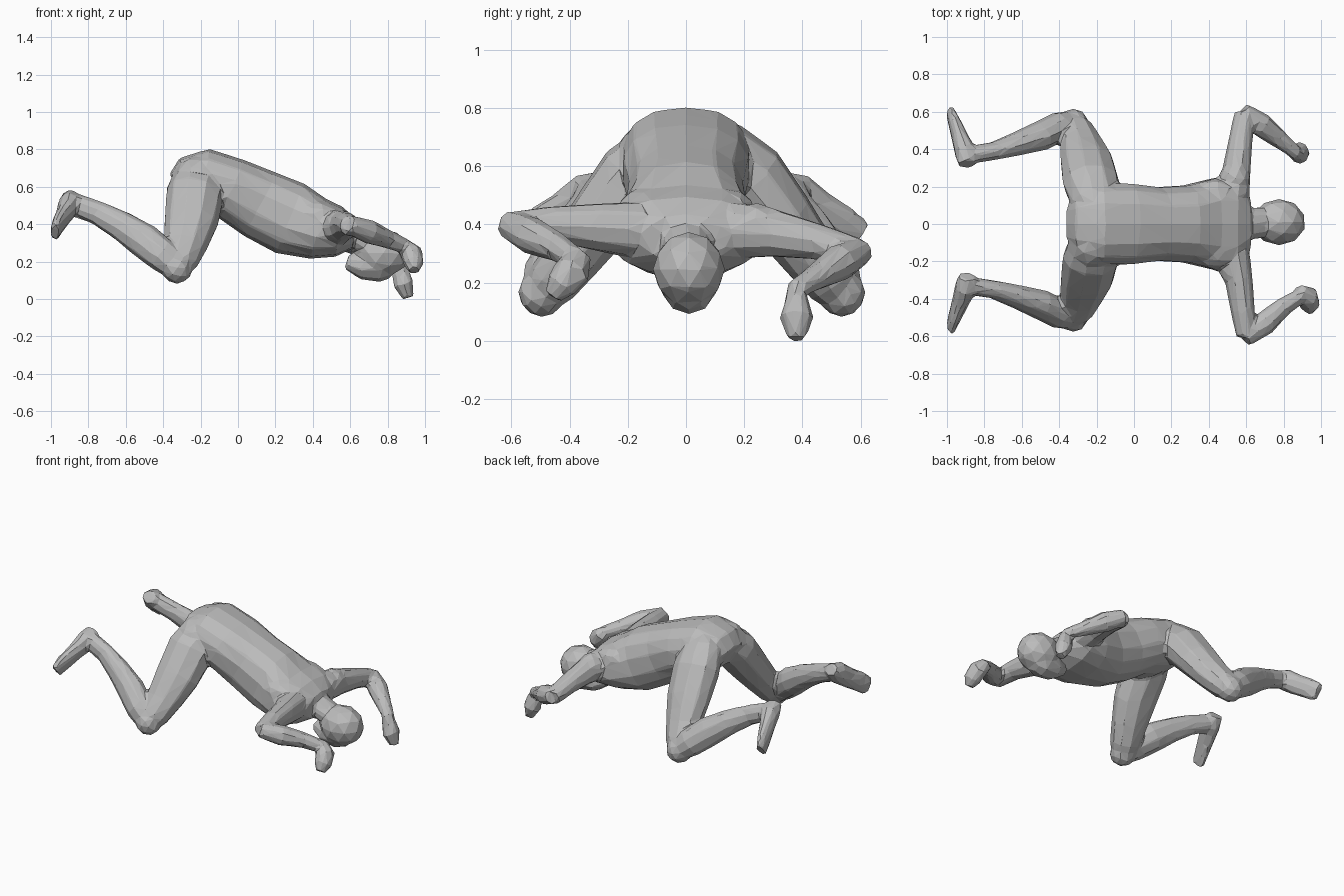
import bpy, bmesh, math
from mathutils import Vector, Matrix

cube = bpy.data.objects.get("Cube")
if cube:
    bpy.data.objects.remove(cube, do_unlink=True)

X, Y, Z = Vector((1, 0, 0)), Vector((0, 1, 0)), Vector((0, 0, 1))

skin = bpy.data.materials.new("plain_grey")
skin.use_nodes = True
grey = (0.5, 0.5, 0.5, 1)
skin.diffuse_color = grey
skin.node_tree.nodes["Principled BSDF"].inputs["Base Color"].default_value = grey

bm = bmesh.new()


def loft(rings, across, sides=10, power=1.0):
    """Closed tube; each ring is x, y, z, half width along 'across', half depth (hundredths)."""
    rings = [[n / 100 for n in ring] for ring in rings]
    centres = [Vector(ring[:3]) for ring in rings]
    loops = []
    for i, (*_, a, b) in enumerate(rings):
        t = centres[min(i + 1, len(rings) - 1)] - centres[max(i - 1, 0)]
        t.normalize()
        u = (across - t * across.dot(t)).normalized()
        v = t.cross(u)
        loop = []
        for k in range(sides):
            c, s = (f(math.tau * (k + 0.5) / sides) for f in (math.cos, math.sin))
            c, s = (math.copysign(abs(n) ** power, n) for n in (c, s))
            loop.append(bm.verts.new(centres[i] + u * a * c + v * b * s))
        loops.append(loop)
    for low, high in zip(loops, loops[1:]):
        for k in range(sides):
            j = (k + 1) % sides
            bm.faces.new((low[k], low[j], high[j], high[k]))
    bm.faces.new(loops[0][::-1])
    bm.faces.new(loops[-1])


def ball(centre, size):
    place = Matrix.Translation(centre) @ Matrix.Diagonal((*size, 1))
    bmesh.ops.create_icosphere(bm, subdivisions=2, radius=1, matrix=place)


def on_side(rings, side, shift=0):
    """Left rings as they are, or mirrored to the right with a sideways shift."""
    return [(x, y if side > 0 else shift - y, *rest) for x, y, *rest in rings]


# Torso from the seat to the shoulders
loft([(-32, 0, 59, 14, 9), (-27, 0, 62, 19, 14), (-18, 0, 63.5, 22, 17),
      (-3, 0, 58.5, 22, 17), (12, 0, 50.5, 20, 19), (28, 0, 43, 21, 20),
      (43, 0, 37.5, 25, 16.5), (54, 0, 36, 26, 13.5), (62, 0, 35, 14, 8)],
     Y, sides=14, power=0.85)

# Neck, skull and jaw
loft([(46, 0, 40, 15, 10), (59, 0, 35, 9, 7), (72, 1, 28, 8, 7)], Y)
ball((0.775, 0.01, 0.245), (0.145, 0.125, 0.13))
loft([(81, 1, 19, 8, 8), (75, 1, 18.5, 9.5, 9.5), (66, 1, 17.5, 8, 7),
      (58, 1, 20, 4, 4)], Y)

# Legs, nearly mirrored
thigh = [(-20, 11, 66, 11, 14), (-23, 22, 56, 13, 15.5), (-25, 33, 42, 11.5, 14.5),
         (-28, 42, 30, 10, 12), (-31, 50, 20, 9, 9.5), (-33, 54, 14, 6, 6)]
shin = [(-32, 54, 16, 7, 7), (-40, 52, 23, 8, 9), (-50, 47, 31, 8, 9.5),
        (-62, 43, 39, 6.5, 8), (-75, 39, 46, 5, 6.5), (-88, 37, 51, 5, 6)]
foot = [(-89, 32, 55, 5, 4), (-90, 38, 51, 6, 7), (-93, 46, 45, 4.5, 6.5),
        (-96, 54, 40, 3.5, 6.5), (-98, 59.5, 35.5, 2.5, 6)]
for side in (1, -1):
    for part, across in ((thigh, Y), (shin, Y), (foot, X)):
        loft(on_side(part, side, 4), across)
    # Buttock, kneecap, shoulder and shoulder blade
    ball((-0.22, side * 0.11, 0.63), (0.125, 0.13, 0.135))
    ball((-0.325, 0.02 + side * 0.515, 0.165), (0.083, 0.083, 0.085))
    ball((0.54, side * 0.24, 0.385), (0.085, 0.1, 0.09))
    ball((0.42, side * 0.14, 0.445), (0.13, 0.1, 0.08))

# Left arm, reaching down to the ground
loft([(53, 16, 38, 10, 9), (55, 30, 37, 8.5, 7.5), (57, 45, 34, 6.5, 6.5),
      (59, 59, 30, 5.5, 5.5)], Z)
loft([(58, 60, 31, 5, 5), (68, 53, 27, 6.5, 6.5), (78, 45, 22, 4.5, 5),
      (87, 38, 18, 3.5, 3.5)], Z)
loft([(85, 38, 20, 3.5, 3), (87, 38, 14, 5, 4), (88.5, 38, 8, 5.5, 6),
      (91, 38, 0.5, 3, 3)], X)

# Right arm, held higher
loft([(53, -16, 38, 10, 9), (56, -30, 39, 8.5, 7.5), (58, -45, 40, 6.5, 6.5),
      (60, -60, 39, 5.5, 5.5)], Z)
loft([(59, -61, 40, 5, 5), (70, -53, 36, 6.5, 6.5), (80, -44, 32, 5, 5),
      (90, -38, 28, 4, 4)], Z)
loft([(88, -36, 29, 4, 4), (93, -39, 24, 6, 6.5), (94, -43, 19, 5.5, 5.5),
      (94, -46, 15, 3, 3)], X)

# One body fused from the overlapping parts
bmesh.ops.recalc_face_normals(bm, faces=bm.faces[:])
mesh = bpy.data.meshes.new("body")
bm.to_mesh(mesh)
bm.free()
body = bpy.data.objects.new("body", mesh)
bpy.context.collection.objects.link(body)
mesh.materials.append(skin)

fuse = body.modifiers.new("fuse", 'REMESH')
fuse.mode = 'VOXEL'
fuse.voxel_size = 0.012
soften = body.modifiers.new("soften", 'SMOOTH')
soften.factor = 0.5
soften.iterations = 5
facet = body.modifiers.new("facet", 'DECIMATE')
facet.ratio = 0.03
